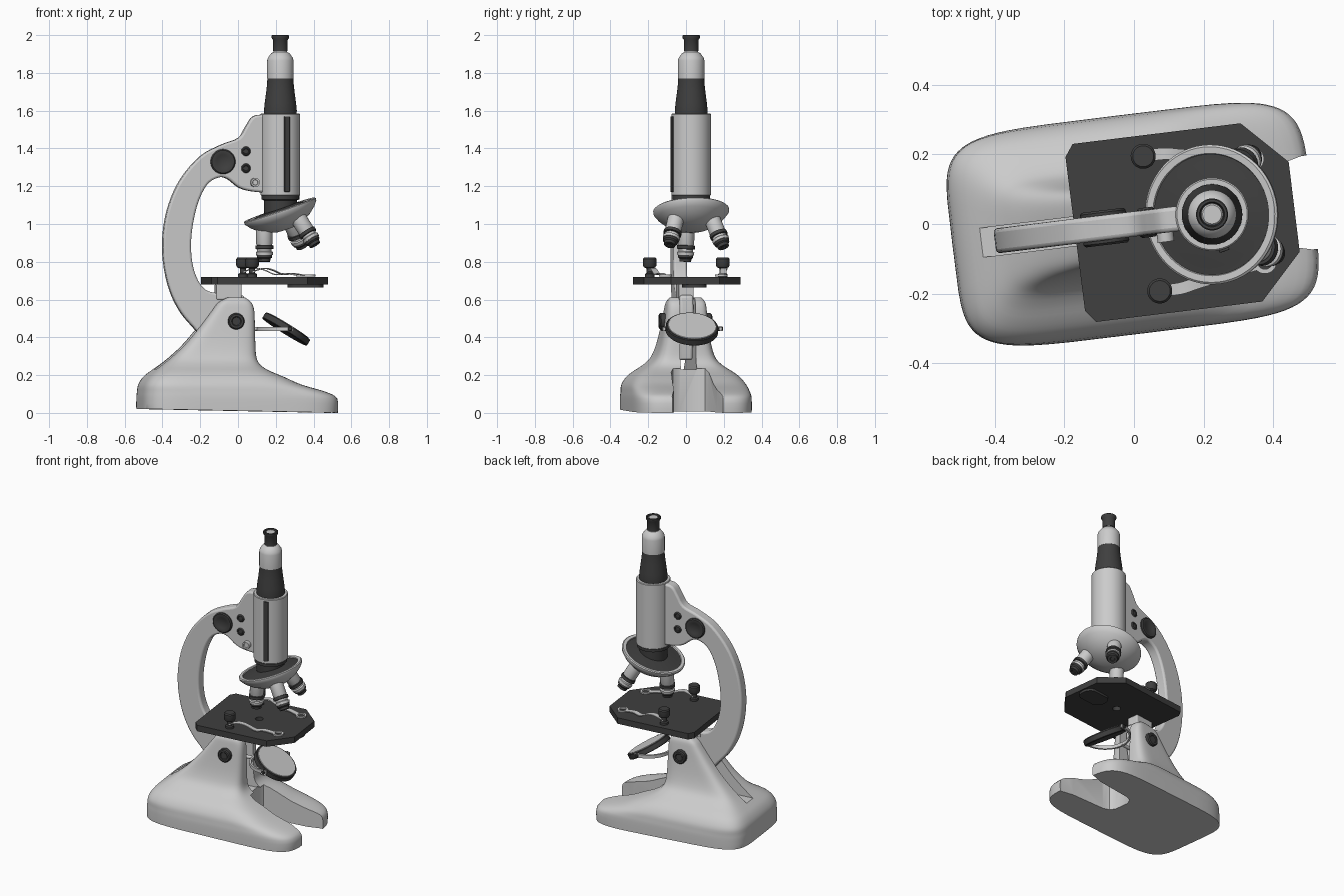
import bpy, bmesh
from math import sin, cos, pi, radians, copysign
from mathutils import Matrix, Vector

if "Cube" in bpy.data.objects:
    bpy.data.objects.remove(bpy.data.objects["Cube"])

T = Matrix.Translation
TURN = radians(7)          # whole instrument is turned slightly about z
AX = 0.226                 # optical tube position
black = bpy.data.materials.new("dark_enamel")
black.diffuse_color = (0.05, 0.05, 0.05, 1)
black.use_nodes = True
black.node_tree.nodes["Principled BSDF"].inputs["Base Color"].default_value = black.diffuse_color


def R(deg, axis):
    return Matrix.Rotation(radians(deg), 4, axis)


def skin(name, rings, M=Matrix(), dark=False, caps=True, bevel=0.0):
    """Bridge a list of equal closed rings into one mesh object."""
    bm = bmesh.new()
    vs = [[bm.verts.new(M @ Vector(p)) for p in ring] for ring in rings]
    n = len(vs[0])
    for a, b in zip(vs, vs[1:]):
        for i in range(n):
            bm.faces.new((a[i], a[(i + 1) % n], b[(i + 1) % n], b[i]))
    if caps:
        bm.faces.new(vs[0][::-1])
        bm.faces.new(vs[-1])
    bmesh.ops.remove_doubles(bm, verts=bm.verts, dist=1e-5)
    bmesh.ops.recalc_face_normals(bm, faces=bm.faces)
    me = bpy.data.meshes.new(name)
    bm.to_mesh(me)
    bm.free()
    ob = bpy.data.objects.new(name, me)
    bpy.context.collection.objects.link(ob)
    if dark:
        me.materials.append(black)
    if bevel:
        m = ob.modifiers.new("soft_edges", 'BEVEL')
        m.width, m.segments, m.limit_method = bevel, 3, 'ANGLE'
        m.angle_limit = radians(40)
    return ob


def lathe(name, prof, M=Matrix(), dark=False, n=48):
    rings = [[(r * cos(2 * pi * i / n), r * sin(2 * pi * i / n), z) for i in range(n)] for r, z in prof]
    return skin(name, rings, M, dark, caps=False)


def disc(name, r, z0, z1, M=Matrix(), dark=False, e=0.004):
    return lathe(name, [(0, z0), (r - e, z0), (r, z0 + e), (r, z1 - e), (r - e, z1), (0, z1)], M, dark)


def slab(name, pts, z0, z1, **k):
    return skin(name, [[(x, y, z) for x, y in pts] for z in (z0, z1)], **k)


def rect(x0, x1, y0, y1):
    return [(x0, y0), (x1, y0), (x1, y1), (x0, y1)]


def ribbon(name, path, w, t, dark=False):
    """Rectangular strip lying flat along a path."""
    P = [Vector(p) for p in path]
    rings = []
    for i, p in enumerate(P):
        d = P[min(i + 1, len(P) - 1)] - P[max(i - 1, 0)]
        s = Vector((-d.y, d.x, 0)).normalized() * w / 2
        u = Vector((0, 0, t / 2))
        rings.append([p + s + u, p - s + u, p - s - u, p + s - u])
    return skin(name, rings, dark=dark)


def spline(pts, n=4):
    """Catmull-Rom through the points."""
    P = [Vector(p) for p in pts]
    P = [P[0]] + P + [P[-1]]
    out = []
    for a, b, c, d in zip(P, P[1:], P[2:], P[3:]):
        for k in range(n):
            t = k / n
            out.append(0.5 * (2 * b + (c - a) * t + (2 * a - 5 * b + 4 * c - d) * t * t
                              + (3 * b - a - 3 * c + d) * t ** 3))
    return [tuple(p) for p in out + [P[-1]]]


def cut(ob, cutter):
    m = ob.modifiers.new("cut", 'BOOLEAN')
    m.operation, m.solver, m.object = 'DIFFERENCE', 'EXACT', cutter
    bpy.context.view_layer.objects.active = ob
    bpy.ops.object.modifier_apply(modifier=m.name)
    bpy.data.objects.remove(cutter)


# Horseshoe base: outlines stacked by height (z, rear x, front x, half width)
levels = spline([(0, -.525, .515, .315), (.075, -.525, .512, .315), (.11, -.522, .455, .312),
                 (.15, -.515, .32, .305), (.19, -.49, .23, .28), (.22, -.455, .16, .245),
                 (.25, -.415, .112, .2), (.29, -.365, .09, .16), (.36, -.29, .085, .135),
                 (.46, -.205, .083, .118), (.54, -.145, .08, .108), (.585, -.11, .065, .1),
                 (.612, -.06, .03, .08)], 3)


def outline(z, x0, x1, hy, n=72, e=2 / 5.5):
    pts = []
    for i in range(n):
        c, s = cos(2 * pi * i / n), sin(2 * pi * i / n)
        x = (x0 + x1) / 2 + (x1 - x0) / 2 * copysign(abs(c) ** e, c)
        pts.append((x, hy * copysign(abs(s) ** e, s), max(z, 0.0105 - 0.02 * x)))
    return pts


base = skin("base", [outline(*l) for l in levels])
gap = [(0.8, .14), (0.5, .135), (.42, .115), (.17, .1), (.13, .085), (.11, .05)]
cut(base, slab("leg_gap", gap + [(x, -y) for x, y in gap[::-1]], -.2, .235))
cut(base, slab("arm_slot", rect(-.8, .8, -.042, .042), .23, .9))

# Curved arm, cut from one profile in the xz plane
outer = [(-.1, .28), (-.22, .43), (-.305, .53), (-.365, .65), (-.398, .8), (-.4, .95), (-.37, 1.1),
         (-.305, 1.24), (-.2, 1.36), (-.09, 1.42), (0, 1.455), (.04, 1.515), (.08, 1.57), (.15, 1.58)]
inner = [(.15, 1.165), (.06, 1.175), (0, 1.195), (-.06, 1.24), (-.11, 1.245), (-.17, 1.205), (-.22, 1.1),
         (-.25, .95), (-.25, .82), (-.225, .72), (-.18, .655), (-.12, .635), (-.05, .635), (.03, .62)]
prof = spline(outer) + spline(inner) + [(.04, .5), (0, .28)]
skin("arm", [[(x, y, z) for x, z in prof] for y in (-.036, .036)], bevel=.012)
slab("stage_bracket", rect(-.12, .015, -.04, .04), .6, .682, bevel=.006)

# Knobs and screws through the arm and the pillar
for name, x, z, r, h, dark in [("hinge_knob", -.025, .485, .043, .14, True),
                               ("focus_knob", -.085, 1.33, .066, .05, True),
                               ("upper_screw", .038, 1.385, .025, .043, True),
                               ("lower_screw", .038, 1.295, .025, .043, True)]:
    for s in (1, -1):
        M = T((x, 0, z)) @ R(-90 * s, 'X')
        lathe(name, [(0, 0), (r, 0), (r, h - .006), (r - .006, h), (r * .6, h), (r * .5, h - .004), (0, h - .004)],
              M, dark)
lathe("stop_pin", [(0, 0), (.024, 0), (.024, .062), (.015, .062), (.013, .055), (0, .055)],
      T((.085, 0, 1.22)) @ R(90, 'X'))

# Optical tube, from bottom to top
axis = T((AX, 0, 0))
lathe("tube_neck", [(0, 1.03), (.085, 1.03), (.087, 1.125), (.1, 1.13), (.1, 1.155), (0, 1.155)], axis, True)
disc("tube", .105, 1.15, 1.585, axis)
slab("rack_strip", rect(.095, .112, -.015, .015), 1.17, 1.57, M=axis @ R(-78, 'Z'), dark=True, bevel=.003)
lathe("grip_sleeve", [(0, 1.58), (.086, 1.58), (.087, 1.6), (.083, 1.64), (.075, 1.7), (.07, 1.745),
                      (.069, 1.772), (0, 1.772)], axis, True)
lathe("draw_tube", [(0, 1.77), (.07, 1.77), (.07, 1.865), (.066, 1.88), (.048, 1.905), (.036, 1.91),
                    (.036, 1.92), (0, 1.92)], axis)
lathe("eyepiece", [(0, 1.915), (.039, 1.915), (.039, 1.975), (.046, 1.985), (.046, 1.997), (.043, 2),
                   (.036, 2), (.033, 1.99), (0, 1.99)], axis, True)
disc("eyepiece_lens", .031, 1.985, 1.995, axis)

# Tilted revolving nosepiece with three objectives
nose = T((AX, 0, 1.065)) @ R(-19, 'Y')
lathe("nosepiece", [(0, -.1), (.05, -.098), (.1, -.085), (.145, -.06), (.18, -.03), (.2, -.004), (.201, .008),
                    (.195, .013), (.176, .012), (.172, 0), (0, -.005)], nose, n=64)
lathe("nosepiece_plate", [(0, .02), (.1, .018), (.15, .008), (.174, .006), (.174, -.002), (0, -.002)], nose, True)
for az in (187, 67, -53):
    M = nose @ R(az, 'Z') @ T((.105, 0, -.033)) @ R(-19, 'Y')
    lathe("objective_barrel", [(0, 0), (.043, 0), (.043, -.105), (.038, -.115), (.038, -.145), (.046, -.15),
                               (.044, -.165), (0, -.165)], M, n=40)
    lathe("objective_ring", [(.037, -.112), (.048, -.114), (.048, -.132), (.037, -.134)], M, True, n=40)
    lathe("objective_tip", [(0, -.16), (.04, -.16), (.04, -.178), (.032, -.185), (.03, -.2), (.015, -.2),
                            (.012, -.195), (0, -.195)], M, True, n=40)

# Stage plate with clipped corners and a light hole
stage = slab("stage", [(-.172, .215), (-.147, .25), (.339, .25), (.463, .123), (.463, -.137), (.339, -.266),
                       (-.142, -.266), (-.17, -.231)], .68, .72, dark=True)
cut(stage, disc("light_hole", .025, .6, .8, T((.15, -.005, 0))))
pad = [(.36 + .05 * copysign(1, cos(a)) + .045 * cos(a), .06 * sin(a)) for a in
       [2 * pi * (i + .5) / 32 for i in range(32)]]
slab("stage_underplate", pad, .665, .682, dark=True)

# Spring clips with thumb screws
for s in (1, -1):
    y = -.005 + .195 * s
    M = T((.05, y, 0))
    lathe("clip_screw", [(0, .715), (.026, .715), (.026, .735), (.017, .74), (.017, .765), (.03, .77), (.036, .78),
                         (.036, .815), (.03, .822), (0, .822)], M, True, n=32)
    path = spline([(.05, y, .745), (.11, y, .765), (.16, y - .01 * s, .757), (.22, y - .02 * s, .732),
                   (.27, y - .03 * s, .738), (.335, y - .042 * s, .728)])
    ribbon("stage_clip", path, .034, .006)
    lathe("clip_eyelet", [(.021, .723), (.034, .723), (.034, .732), (.021, .732), (.021, .723)],
          T((.36, y - .046 * s, 0)), n=32)

# Mirror in its half-ring fork
MX, MZ = .258, .445
tilt = T((MX, 0, MZ)) @ R(32, 'Y')
disc("mirror_case", .139, -.02, .017, tilt, True)
disc("mirror_glass", .128, .01, .02, tilt, e=.002)
arc = [(MX + .152 * cos(a), .152 * sin(a), MZ) for a in [pi * (.46 + 1.08 * i / 32) for i in range(33)]]
ribbon("mirror_fork", arc, .012, .022)
lathe("fork_stem", [(0, 0), (.011, 0), (.011, .1), (0, .1)], T((.015, 0, MZ)) @ R(90, 'Y'), n=24)
for s in (1, -1):
    disc("fork_pivot", .012, .13, .165, T((MX, 0, MZ)) @ R(-90 * s, 'X'), True)

# Smooth shading and the common turn
for ob in list(bpy.context.scene.objects):
    ob.rotation_euler.z = TURN
    bpy.ops.object.select_all(action='DESELECT')
    ob.select_set(True)
    bpy.context.view_layer.objects.active = ob
    bpy.ops.object.shade_smooth_by_angle(angle=radians(35))
